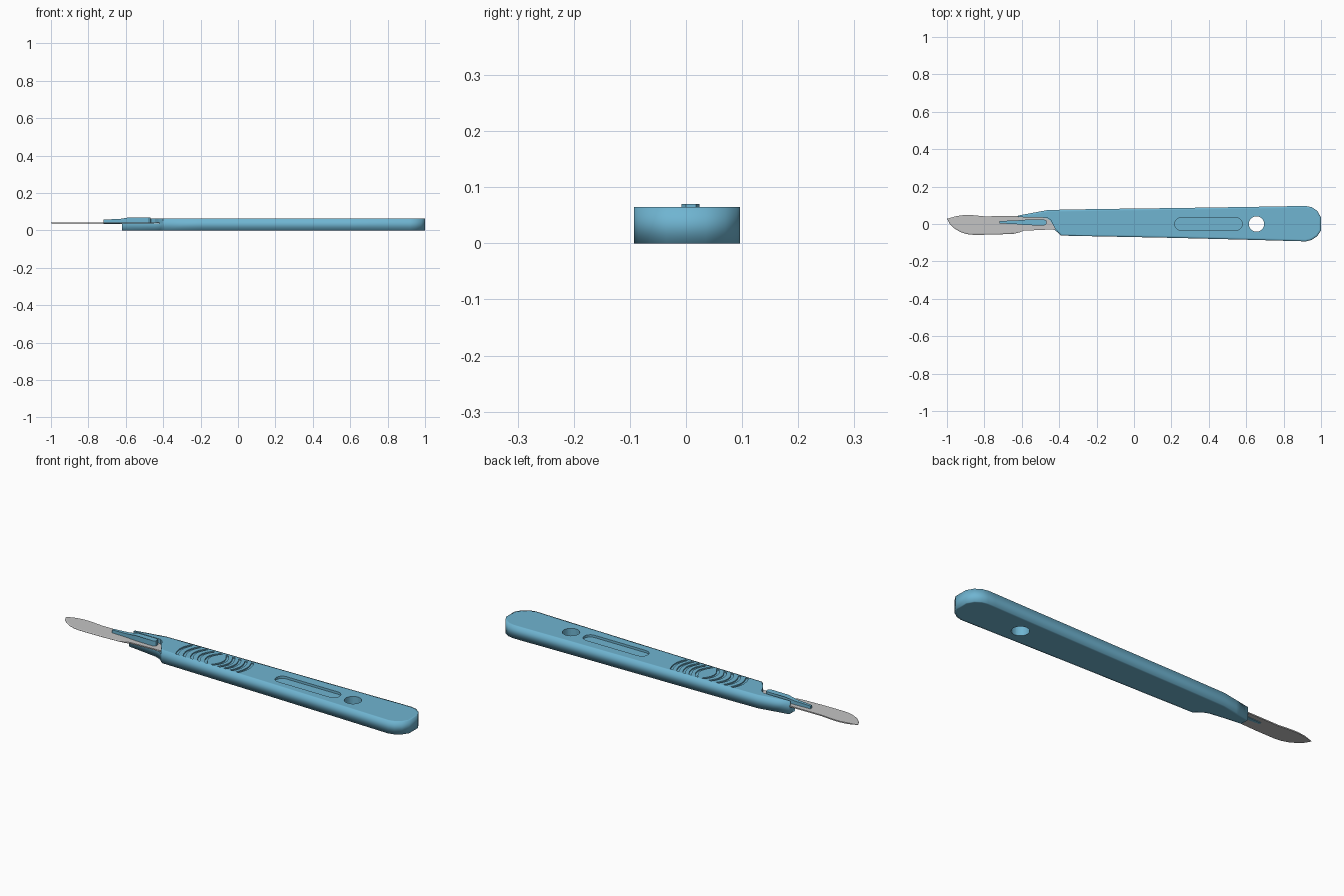
import bpy, bmesh, math

cube = bpy.data.objects.get("Cube")
if cube:
    bpy.data.objects.remove(cube, do_unlink=True)


def material(name, rgb):
    m = bpy.data.materials.new(name)
    m.use_nodes = True
    m.diffuse_color = (*rgb, 1)
    m.node_tree.nodes["Principled BSDF"].inputs["Base Color"].default_value = (*rgb, 1)
    return m


BLUE = material("handle_blue", (0.16, 0.46, 0.64))
STEEL = material("blade_steel", (0.55, 0.55, 0.55))
TOP = 0.065


def prism(name, outlines, z0, z1, mat, inset=0):
    """Extrude one or more flat outlines; an inset loop softens the rim shading."""
    bm = bmesh.new()
    for pts in outlines:
        face = bm.faces.new([bm.verts.new((x, y, z0)) for x, y in pts])
        ext = bmesh.ops.extrude_face_region(bm, geom=[face])
        for v in ext["geom"]:
            if isinstance(v, bmesh.types.BMVert):
                v.co.z = z1
    bmesh.ops.recalc_face_normals(bm, faces=bm.faces)
    if inset:
        for e in bm.edges:
            upright = abs(e.verts[0].co.z - e.verts[1].co.z) > 0.01
            if upright and e.calc_face_angle() > math.radians(42):
                e.smooth = False
        caps = [f for f in bm.faces if abs(f.normal.z) > 0.9]
        bmesh.ops.inset_individual(bm, faces=caps, thickness=inset)
        for f in bm.faces:
            f.smooth = True
    mesh = bpy.data.meshes.new(name)
    bm.to_mesh(mesh)
    bm.free()
    mesh.materials.append(mat)
    ob = bpy.data.objects.new(name, mesh)
    bpy.context.collection.objects.link(ob)
    return ob


def cut(target, cutter):
    cutter.hide_render = True
    mod = target.modifiers.new("cut", "BOOLEAN")
    mod.operation, mod.solver, mod.object = "DIFFERENCE", "EXACT", cutter
    bpy.context.view_layer.objects.active = target
    bpy.ops.object.modifier_apply(modifier=mod.name)
    bpy.data.objects.remove(cutter, do_unlink=True)


def stadium(x0, x1, r, n=10):
    """Round-ended slot outline; a circle when x0 equals x1."""
    right = [(x1 + r * math.sin(math.pi * i / n), -r * math.cos(math.pi * i / n)) for i in range(n + 1)]
    left = [(x0 - r * math.sin(math.pi * i / n), r * math.cos(math.pi * i / n)) for i in range(n + 1)]
    return right + left if x1 > x0 else right[:-1] + left[:-1]


def grip_arc(x, bow, half=0.062, width=0.014, n=8):
    ys = [-half + 2 * half * i / n for i in range(n + 1)]
    side = [(x + bow * (1 - (y / half) ** 2), y + 0.005) for y in ys]
    return side + [(px + width, py) for px, py in reversed(side)]


# Handle body with the thin nose that carries the blade
handle = prism("handle", [[
    (-0.62, 0.0), (-0.52, -0.012), (-0.45, -0.022), (-0.42, -0.035), (-0.39, -0.062),
    (-0.2, -0.066), (0.2, -0.074), (0.6, -0.084), (0.92, -0.093), (0.95, -0.085), (0.98, -0.065),
    (1.0, -0.035), (1.0, 0.035), (0.98, 0.07), (0.95, 0.09), (0.92, 0.096), (0.88, 0.096),
    (0.6, 0.091), (0.2, 0.085), (-0.2, 0.08), (-0.46, 0.075), (-0.54, 0.06), (-0.62, 0.045)]],
    0, TOP, BLUE, inset=0.011)

# Open pocket over the nose where the blade lies
cut(handle, prism("blade_pocket", [[
    (-0.7, -0.1), (-0.401, -0.1), (-0.401, -0.05), (-0.425, -0.02), (-0.445, 0.02), (-0.465, 0.035),
    (-0.7, 0.037)]], 0.036, 0.1, BLUE))

# Hanging hole, long recess and curved finger grooves
cut(handle, prism("hanging_hole", [stadium(0.655, 0.655, 0.041, 16)], -0.1, 0.1, BLUE))
cut(handle, prism("long_recess", [stadium(0.252, 0.545, 0.034)], TOP - 0.012, 0.1, BLUE))
arcs = [grip_arc(-0.315 + 0.042 * i, -0.018 - 0.003 * i) for i in range(5)]
arcs += [grip_arc(-0.115 + 0.036 * i, 0.028 - 0.003 * i) for i in range(5)]
cut(handle, prism("finger_grooves", arcs, TOP - 0.006, 0.1, BLUE))

# Blade: thin plate whose lower belly is ground to an edge
blade = prism("blade", [[
    (-1.0, 0.028), (-0.985, 0.0), (-0.96, -0.024), (-0.93, -0.042), (-0.895, -0.054), (-0.86, -0.058),
    (-0.75, -0.057), (-0.64, -0.052), (-0.61, -0.044), (-0.59, -0.036), (-0.46, -0.03), (-0.42, -0.03),
    (-0.43, -0.01), (-0.45, 0.02), (-0.47, 0.033), (-0.58, 0.036), (-0.62, 0.043), (-0.8, 0.041),
    (-0.87, 0.048), (-0.91, 0.048), (-0.95, 0.042)]], 0.037, 0.043, STEEL)
bm = bmesh.new()
bm.from_mesh(blade.data)
bmesh.ops.inset_individual(bm, faces=[f for f in bm.faces if abs(f.normal.z) > 0.9], thickness=0.006)
for v in bm.verts:
    on_rim = any(abs(f.normal.z) < 0.5 for f in v.link_faces)
    if on_rim and v.co.x < -0.63 and v.co.y < 0.03:
        v.co.z = 0.04 + (v.co.z - 0.04) * 0.25
bm.to_mesh(blade.data)
bm.free()

# Locking lug through the blade, stepped up towards the handle
lug = prism("locking_lug", [[
    (-0.72, 0.003), (-0.63, -0.001), (-0.58, -0.006), (-0.48, -0.008), (-0.468, 0.0), (-0.468, 0.018),
    (-0.48, 0.024), (-0.58, 0.023), (-0.63, 0.019), (-0.72, 0.016)]], 0.034, 0.07, BLUE)
for v in lug.data.vertices:
    if v.co.z > 0.05 and v.co.x < -0.6:
        v.co.z = 0.062 if v.co.x > -0.65 else 0.058
